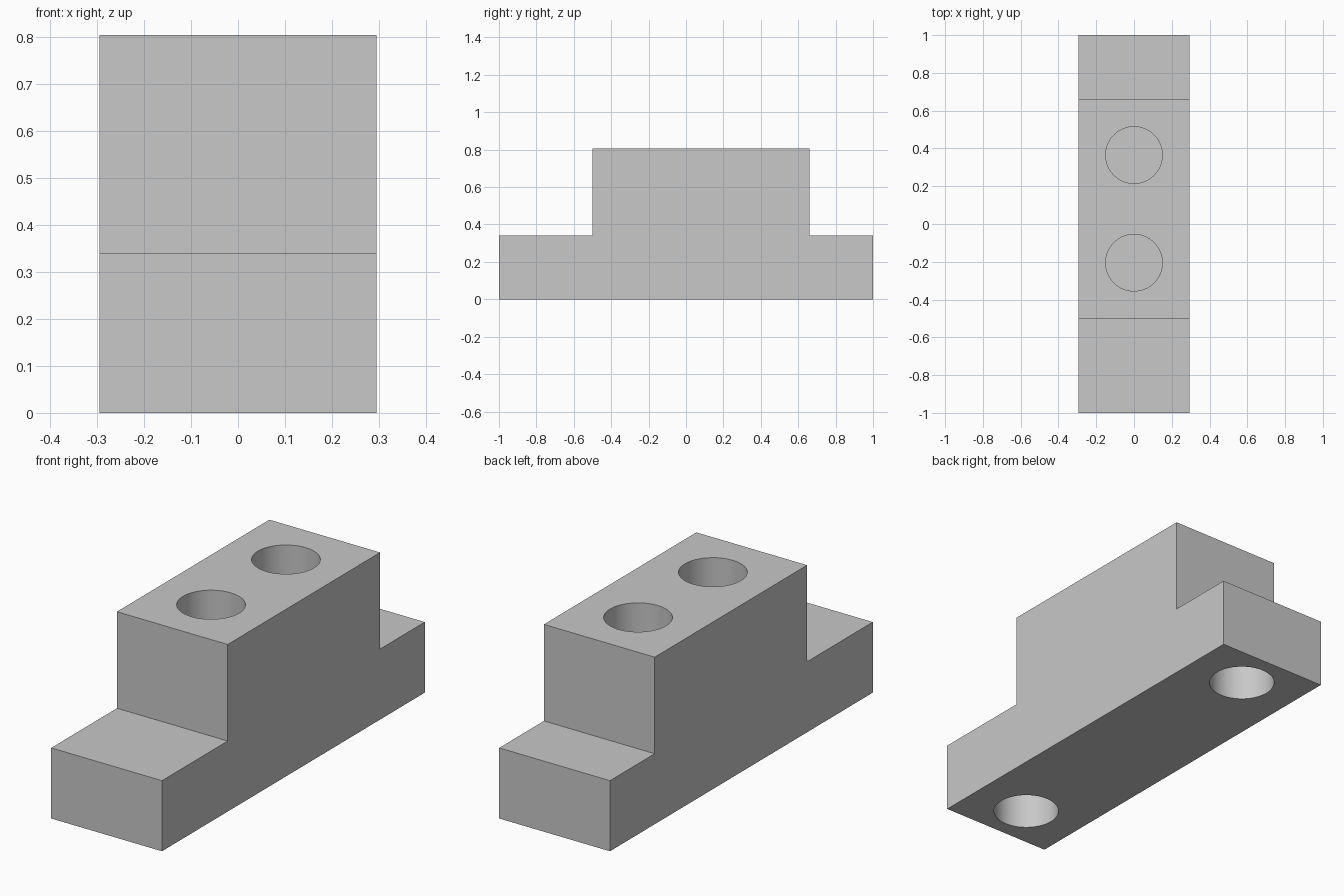
import bpy, bmesh

if "Cube" in bpy.data.objects:
    bpy.data.objects.remove(bpy.data.objects["Cube"])

HALF_W = 0.295
HOLE_R = 0.15
HOLE_DEPTH = 0.25
HEIGHT = 0.805

grey = bpy.data.materials.new("light grey")
grey.diffuse_color = (0.58, 0.58, 0.58, 1)
grey.use_nodes = True
grey.node_tree.nodes["Principled BSDF"].inputs["Base Color"].default_value = grey.diffuse_color

# Stepped block: side profile (y, z) extruded across x
profile = [(-1, 0), (1, 0), (1, 0.34), (0.66, 0.34), (0.66, HEIGHT),
           (-0.5, HEIGHT), (-0.5, 0.34), (-1, 0.34)]
bm = bmesh.new()
side = bm.faces.new([bm.verts.new((-HALF_W, y, z)) for y, z in profile])
moved = bmesh.ops.extrude_face_region(bm, geom=[side])["geom"]
bmesh.ops.translate(bm, vec=(2 * HALF_W, 0, 0),
                    verts=[v for v in moved if isinstance(v, bmesh.types.BMVert)])
bmesh.ops.recalc_face_normals(bm, faces=bm.faces)
mesh = bpy.data.meshes.new("stepped_block")
bm.to_mesh(mesh)
bm.free()
block = bpy.data.objects.new("stepped_block", mesh)
bpy.context.collection.objects.link(block)
mesh.materials.append(grey)


def drill(name, y, z):
    """Cut a blind round hole centred on the surface height z."""
    bpy.ops.mesh.primitive_cylinder_add(vertices=64, radius=HOLE_R,
                                        depth=2 * HOLE_DEPTH, location=(0, y, z))
    cutter = bpy.context.object
    cutter.name = name
    cutter.data.materials.append(grey)
    bpy.context.view_layer.objects.active = block
    mod = block.modifiers.new(name, "BOOLEAN")
    mod.operation = "DIFFERENCE"
    mod.solver = "EXACT"
    mod.object = cutter
    bpy.ops.object.modifier_apply(modifier=mod.name)
    bpy.data.objects.remove(cutter)


# Two sockets in the raised top, two in the underside near the ends
for y in (-0.205, 0.365):
    drill("top_hole", y, HEIGHT)
for y in (-0.78, 0.78):
    drill("bottom_hole", y, 0)

# Smooth hole walls, sharp block edges
bpy.ops.object.select_all(action="DESELECT")
block.select_set(True)
bpy.context.view_layer.objects.active = block
bpy.ops.object.shade_smooth_by_angle(angle=0.52)
